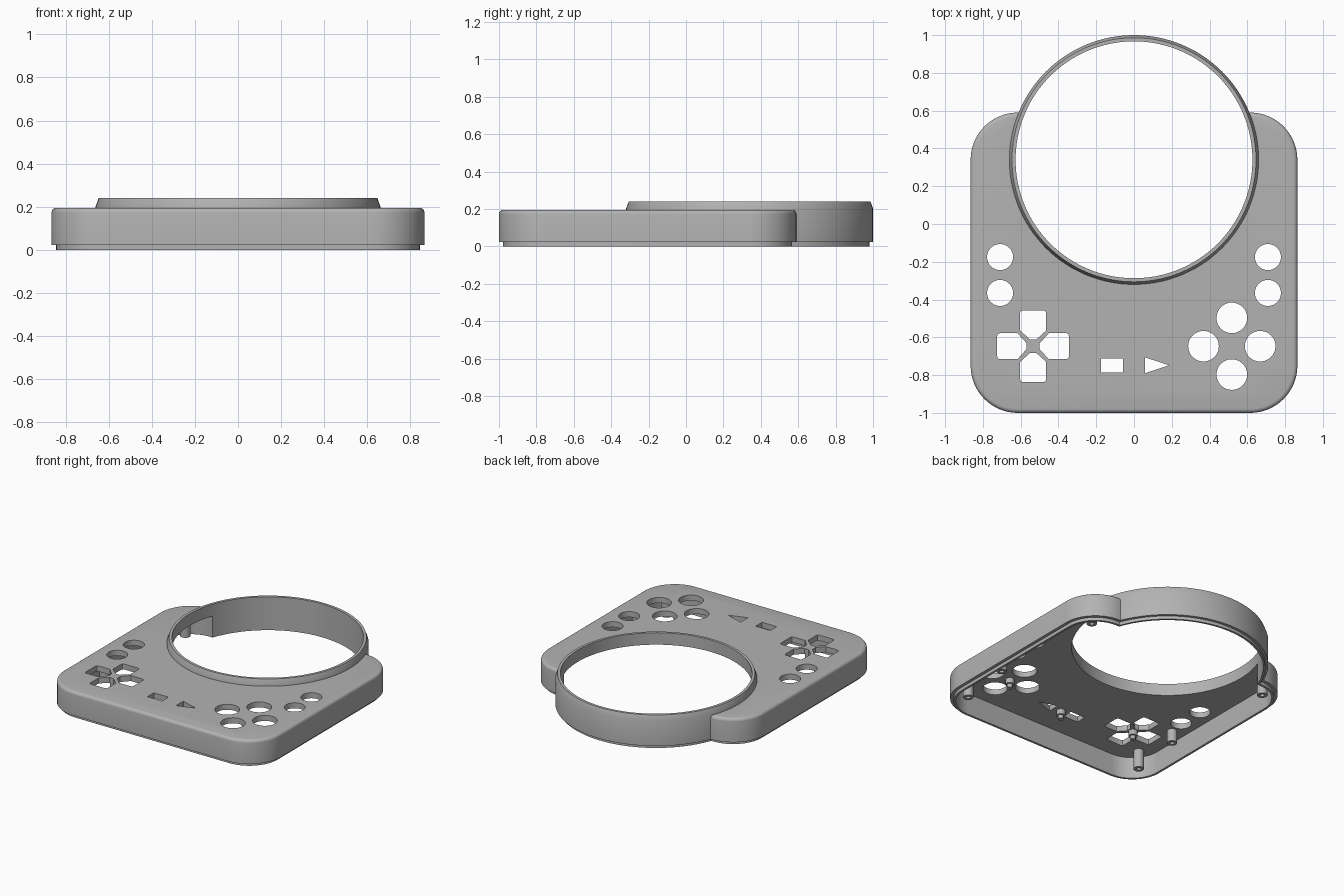
import bpy, bmesh
from math import sin, cos, pi, radians

cube = bpy.data.objects.get("Cube")
if cube:
    bpy.data.objects.remove(cube, do_unlink=True)

grey = bpy.data.materials.new("plain grey")
grey.use_nodes = True
colour = (0.45, 0.45, 0.45, 1)
grey.diffuse_color = colour
grey.node_tree.nodes["Principled BSDF"].inputs["Base Color"].default_value = colour

RING_Y, RING_R, HOLE_R = 0.34, 0.66, 0.627
BASE_Z, TOP_Z, RIM_Z, ROOF_Z = 0.023, 0.195, 0.241, 0.155


def make(name, bm):
    bmesh.ops.recalc_face_normals(bm, faces=bm.faces)
    mesh = bpy.data.meshes.new(name)
    bm.to_mesh(mesh)
    bm.free()
    mesh.materials.append(grey)
    ob = bpy.data.objects.new(name, mesh)
    bpy.context.collection.objects.link(ob)
    return ob


def prism(name, outline, z0, z1, bevel=0):
    """Extruded outline, optionally with a rounded top edge."""
    bm = bmesh.new()
    base = bm.faces.new([bm.verts.new((x, y, z0)) for x, y in outline])
    geom = bmesh.ops.extrude_face_region(bm, geom=[base])["geom"]
    top = [g for g in geom if isinstance(g, bmesh.types.BMVert)]
    bmesh.ops.translate(bm, verts=top, vec=(0, 0, z1 - z0))
    if bevel:
        rim = [e for e in bm.edges if all(v in top for v in e.verts)]
        bmesh.ops.bevel(bm, geom=rim, offset=bevel, segments=4, profile=0.5,
                        affect='EDGES')
    return make(name, bm)


def lathe(name, profile, x, y, steps):
    """Closed solid turned from (radius, z) points, first to last, capped."""
    bm = bmesh.new()
    rings = [[bm.verts.new((x + r * cos(2 * pi * i / steps),
                            y + r * sin(2 * pi * i / steps), z))
              for i in range(steps)] for r, z in profile]
    for a, b in zip(rings, rings[1:]):
        for i in range(steps):
            j = (i + 1) % steps
            bm.faces.new((a[i], a[j], b[j], b[i]))
    bm.faces.new(rings[0])
    bm.faces.new(rings[-1])
    return make(name, bm)


def rounded_outline(inset):
    """Rounded rectangle of the case, shrunk by inset."""
    pts = []
    r = 0.25 - inset
    corners = [(0.615, 0.34), (-0.615, 0.34), (-0.615, -0.75), (0.615, -0.75)]
    for k, (cx, cy) in enumerate(corners):
        for i in range(17):
            a = (k + i / 16) * pi / 2
            pts.append((cx + r * cos(a), cy + r * sin(a)))
    return pts


def combine(target, other, operation):
    mod = target.modifiers.new(operation, 'BOOLEAN')
    mod.operation, mod.solver, mod.object = operation, 'EXACT', other
    bpy.context.view_layer.objects.active = target
    bpy.ops.object.modifier_apply(modifier=mod.name)
    bpy.data.objects.remove(other, do_unlink=True)


# Case body, raised ring and the locating lip underneath
case = prism("case_shell", rounded_outline(0), BASE_Z, TOP_Z, 0.022)
for part in (
    lathe("ring", [(RING_R, BASE_Z), (RING_R, 0.203), (0.646, RIM_Z)], 0, RING_Y, 128),
    prism("lip", rounded_outline(0.022), 0, 0.06),
    lathe("ring_lip", [(0.641, 0), (0.641, 0.06)], 0, RING_Y, 128),
):
    combine(case, part, 'UNION')

# Hollow inside and the big round opening
combine(case, prism("cavity", rounded_outline(0.038), -0.1, ROOF_Z), 'DIFFERENCE')
combine(case, lathe("opening", [(HOLE_R, -0.2), (HOLE_R, 0.4)], 0, RING_Y, 128),
        'DIFFERENCE')

# Round button holes
PAD_X, PAD_Y = 0.518, -0.647
holes = [(s * 0.709, y, 0.069) for s in (-1, 1) for y in (-0.175, -0.365)]
holes += [(PAD_X + dx, PAD_Y + dy, 0.081)
          for dx, dy in ((0.15, 0), (-0.15, 0), (0, 0.15), (0, -0.15))]
for x, y, r in holes:
    combine(case, lathe("button_hole", [(r, 0.1), (r, 0.3)], x, y, 48), 'DIFFERENCE')

# Direction pad: four arms pointing inwards, with clipped outer corners
arm = [(0.035, -0.016), (0.083, -0.069), (0.175, -0.069), (0.186, -0.065),
       (0.19, -0.054)]
arm += [(x, -y) for x, y in reversed(arm)]
CROSS_X = -0.534
for k in range(4):
    c, s = ((1, 0), (0, 1), (-1, 0), (0, -1))[k]
    pts = [(CROSS_X + x * c - y * s, PAD_Y + x * s + y * c) for x, y in arm]
    combine(case, prism("arm_hole", pts, 0.1, 0.3), 'DIFFERENCE')

# Small rectangular and triangular holes
rectangle = [(-0.175, -0.785), (-0.058, -0.785), (-0.058, -0.711), (-0.175, -0.711)]
triangle = [(0.058, -0.79), (0.186, -0.748), (0.058, -0.706)]
for pts in (rectangle, triangle):
    combine(case, prism("small_hole", pts, 0.1, 0.3), 'DIFFERENCE')

# Hollow screw posts under the roof
posts = []
for side, s in (("left", 1), ("right", -1)):
    for place, y, end in (("front", -0.82, 0.02), ("middle", -0.48, 0.065),
                          ("back", 0.438, 0.02)):
        posts.append(lathe(f"{place}_{side}_post",
                           [(0.034, ROOF_Z + 0.01), (0.034, end), (0.015, end),
                            (0.015, 0.14)], s * 0.728, y, 24))

# Stepped pivot pins behind the button groups
for name, x, y in (("cross_pin", CROSS_X, PAD_Y), ("centre_pin", 0, -0.745),
                   ("button_pin", PAD_X, PAD_Y)):
    posts.append(lathe(name, [(0.03, ROOF_Z + 0.01), (0.03, 0.118), (0.018, 0.118),
                              (0.018, 0.092)], x, y, 24))

# Smooth curved walls while keeping edges crisp
bpy.ops.object.select_all(action='DESELECT')
for ob in [case] + posts:
    ob.select_set(True)
bpy.context.view_layer.objects.active = case
bpy.ops.object.shade_smooth_by_angle(angle=radians(30))
